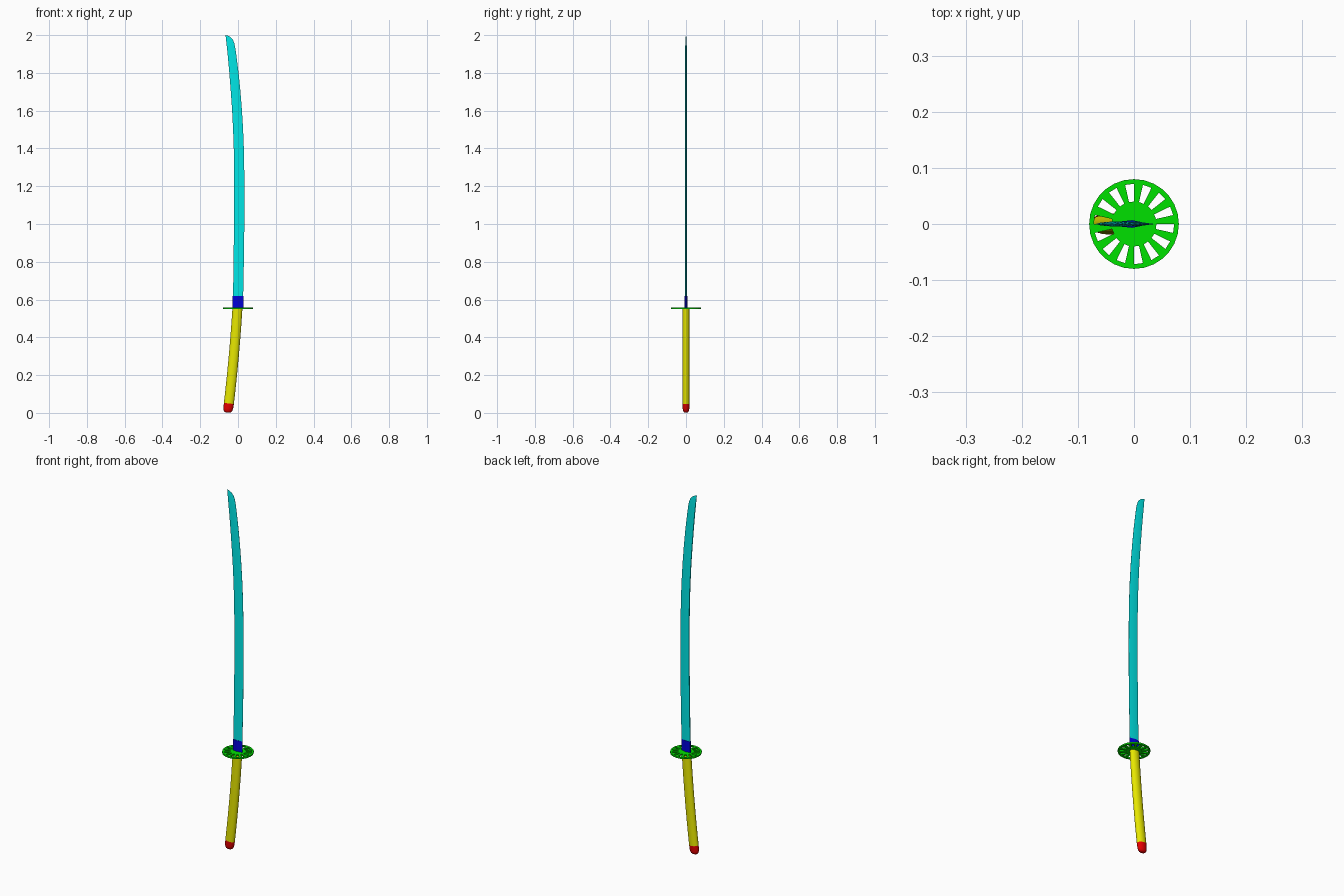
import bpy, bmesh
from math import sin, cos, pi

if "Cube" in bpy.data.objects:
    bpy.data.objects.remove(bpy.data.objects["Cube"])


def finish(bm, name, color, smooth=True):
    bmesh.ops.recalc_face_normals(bm, faces=bm.faces[:])
    me = bpy.data.meshes.new(name)
    bm.to_mesh(me)
    bm.free()
    ob = bpy.data.objects.new(name, me)
    bpy.context.collection.objects.link(ob)
    mat = bpy.data.materials.new(name + "_mat")
    mat.diffuse_color = (*color, 1)
    mat.use_nodes = True
    mat.node_tree.nodes["Principled BSDF"].inputs["Base Color"].default_value = mat.diffuse_color
    me.materials.append(mat)
    if smooth:
        bpy.ops.object.select_all(action='DESELECT')
        ob.select_set(True)
        bpy.context.view_layer.objects.active = ob
        bpy.ops.object.shade_smooth_by_angle(angle=0.5)
    return ob


def loft(name, rings, color, smooth=True):
    """Skin a stack of equal-sized closed rings and cap both ends."""
    bm = bmesh.new()
    vs = [[bm.verts.new(p) for p in r] for r in rings]
    n = len(vs[0])
    for a, b in zip(vs, vs[1:]):
        for i in range(n):
            j = (i + 1) % n
            bm.faces.new((a[i], a[j], b[j], b[i]))
    bm.faces.new(vs[0])
    bm.faces.new(vs[-1])
    return finish(bm, name, color, smooth)


def blade_ring(z, left, right, t=0.0045):
    """Flat spine on the left, ridge in the middle, sharp edge on the right."""
    m = left + (right - left) * 0.45
    e = 0.0004
    return [(left, -t * 0.6, z), (m, -t, z), (right, -e, z),
            (right, e, z), (m, t, z), (left, t * 0.6, z)]


def grip_centre(z):
    s = 0.555 - z
    return -0.003 - 0.062 * s - 0.055 * s * s


def oval(z, rx, ry, n=24, tilt=0.11):
    """Oval section square to the leaning grip."""
    c = grip_centre(z)
    return [(c + rx * cos(2 * pi * i / n), ry * sin(2 * pi * i / n),
             z - tilt * rx * cos(2 * pi * i / n)) for i in range(n)]


# Curved blade: height, spine x, edge x
stations = [(0.556, -0.027, 0.026), (0.70, -0.025, 0.029), (0.85, -0.023, 0.032),
            (1.00, -0.021, 0.0335), (1.15, -0.0205, 0.034), (1.30, -0.021, 0.033),
            (1.40, -0.0225, 0.031), (1.50, -0.026, 0.027), (1.60, -0.031, 0.021),
            (1.70, -0.038, 0.013), (1.80, -0.046, 0.003), (1.88, -0.053, -0.007),
            (1.93, -0.058, -0.014), (1.955, -0.061, -0.019), (1.975, -0.063, -0.027),
            (1.99, -0.065, -0.041), (1.997, -0.066, -0.054), (2.0, -0.067, -0.0655)]
loft("blade", [blade_ring(z, l, r, 0.0045 if z < 1.94 else 0.0045 - (z - 1.94) * 0.06)
               for z, l, r in stations], (0, 0.8, 0.8))

# Collar at the blade root
loft("blade_collar", [blade_ring(z, -0.029, 0.028, 0.0068) for z in (0.555, 0.62)],
     (0, 0, 0.7), smooth=False)

# Pierced round guard: 28 wedges, every second one open between hub and rim
bm = bmesh.new()
N, radii = 28, (0.04, 0.0715, 0.08)
grid = [[bm.verts.new((r * cos(2 * pi * i / N), r * sin(2 * pi * i / N), 0.551))
         for i in range(N)] for r in radii]
bm.faces.new(grid[0])
for i in range(N):
    j = (i + 1) % N
    for k in range(2):
        if k == 1 or i % 2 == 0:
            bm.faces.new((grid[k][i], grid[k + 1][i], grid[k + 1][j], grid[k][j]))
ext = bmesh.ops.extrude_face_region(bm, geom=bm.faces[:], use_keep_orig=True)
bmesh.ops.translate(bm, vec=(0, 0, 0.008),
                    verts=[v for v in ext["geom"] if isinstance(v, bmesh.types.BMVert)])
finish(bm, "guard", (0, 0.75, 0), smooth=False)

# Curved grip
steps = 12
rings = [oval(0.05 + 0.503 * i / steps, 0.0265, 0.0185,
              tilt=0.11 * (1 - i / steps)) for i in range(steps + 1)]
loft("grip", rings, (0.8, 0.8, 0))

# Rounded pommel cap
cap = [(0.05, 1.0), (0.024, 0.97), (0.014, 0.88), (0.007, 0.74), (0.0035, 0.56),
       (0.0015, 0.3)]
loft("pommel", [oval(z, 0.0265 * s, 0.0185 * s, tilt=0.11 if z > 0.04 else 0.05)
                for z, s in cap], (0.8, 0, 0))
